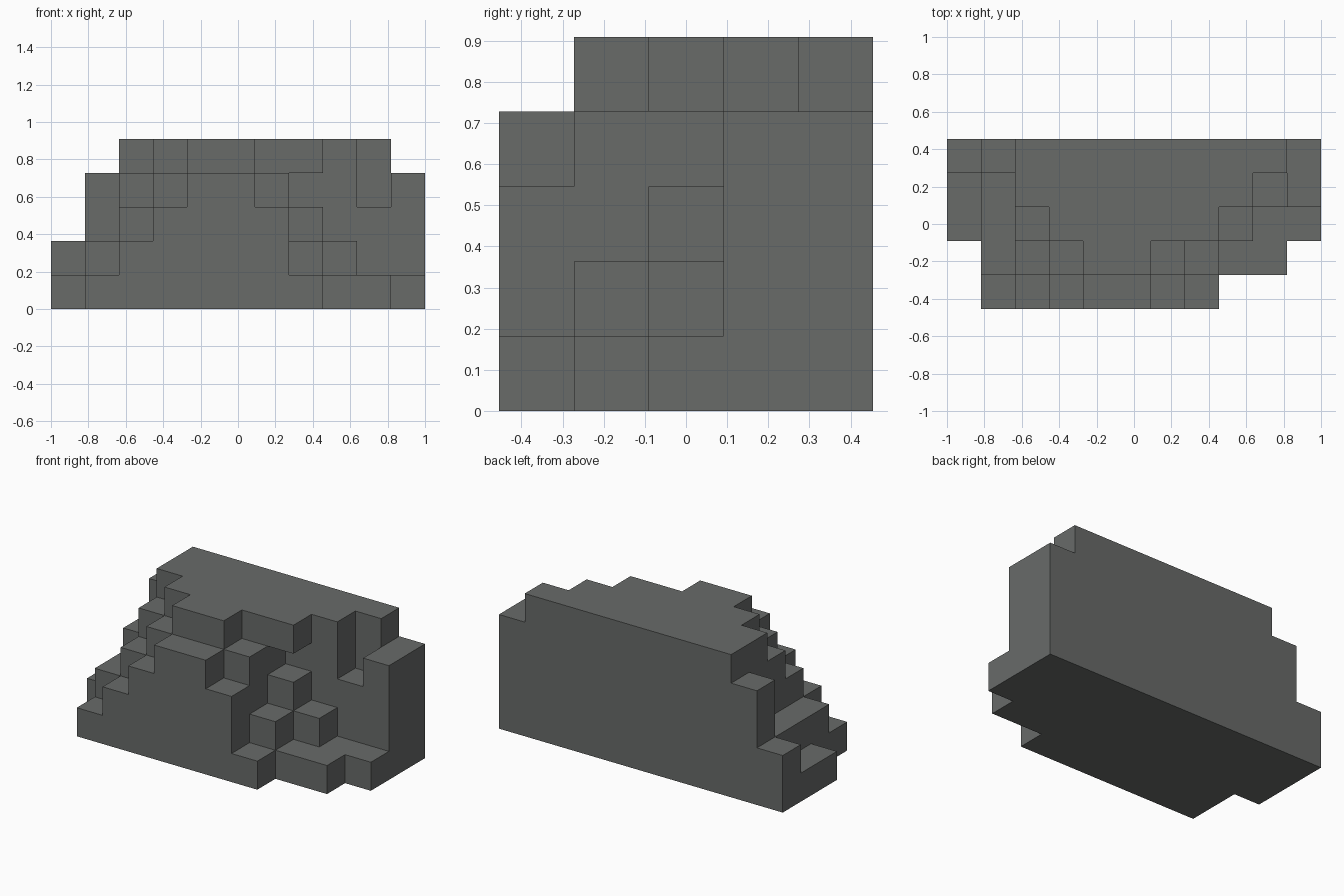
import bpy
import bmesh
from mathutils import Vector

cube = bpy.data.objects.get("Cube")
if cube:
    bpy.data.objects.remove(cube, do_unlink=True)

COLS, ROWS = 11, 5
UNIT = 2 / COLS

# Each layer, bottom to top: first and last block of every row, front to back
LAYERS = [
    [(1, 7), (1, 9), (0, 10), (0, 10), (0, 10)],
    [(2, 6), (1, 7), (1, 8), (1, 10), (0, 10)],
    [(3, 6), (2, 6), (2, 7), (2, 10), (1, 10)],
    [(4, 5), (3, 6), (2, 6), (2, 8), (1, 10)],
    [None, (4, 5), (3, 7), (2, 8), (2, 9)],
]

blocks = set()
for z, layer in enumerate(LAYERS):
    for y, span in enumerate(layer):
        if span:
            blocks.update((x, y, z) for x in range(span[0], span[1] + 1))
blocks.add((10, 3, 3))  # lone block beside the notch


def add_face(bm, cell, axis, side):
    """Add the square on one side of a block, wound outward."""
    u, v = (axis + 1) % 3, (axis + 2) % 3
    corners = [(0, 0), (1, 0), (1, 1), (0, 1)]
    if side < 0:
        corners.reverse()
    verts = []
    for a, b in corners:
        p = Vector(cell)
        p[axis] += side > 0
        p[u] += a
        p[v] += b
        p -= Vector((COLS / 2, ROWS / 2, 0))
        verts.append(bm.verts.new(p * UNIT))
    bm.faces.new(verts)


# Outer skin of the stacked blocks, with flat areas merged
bm = bmesh.new()
for cell in sorted(blocks):
    for axis in range(3):
        for side in (-1, 1):
            neighbour = list(cell)
            neighbour[axis] += side
            if tuple(neighbour) not in blocks:
                add_face(bm, cell, axis, side)
bmesh.ops.remove_doubles(bm, verts=bm.verts, dist=0.001)
bmesh.ops.dissolve_limit(bm, angle_limit=0.02, verts=bm.verts, edges=bm.edges)

mesh = bpy.data.meshes.new("stepped_rock")
bm.to_mesh(mesh)
bm.free()

# Stone colour
stone = bpy.data.materials.new("stone_grey")
stone.use_nodes = True
colour = (0.138, 0.145, 0.141, 1)
stone.diffuse_color = colour
stone.node_tree.nodes["Principled BSDF"].inputs["Base Color"].default_value = colour
mesh.materials.append(stone)

rock = bpy.data.objects.new("stepped_rock", mesh)
bpy.context.collection.objects.link(rock)
